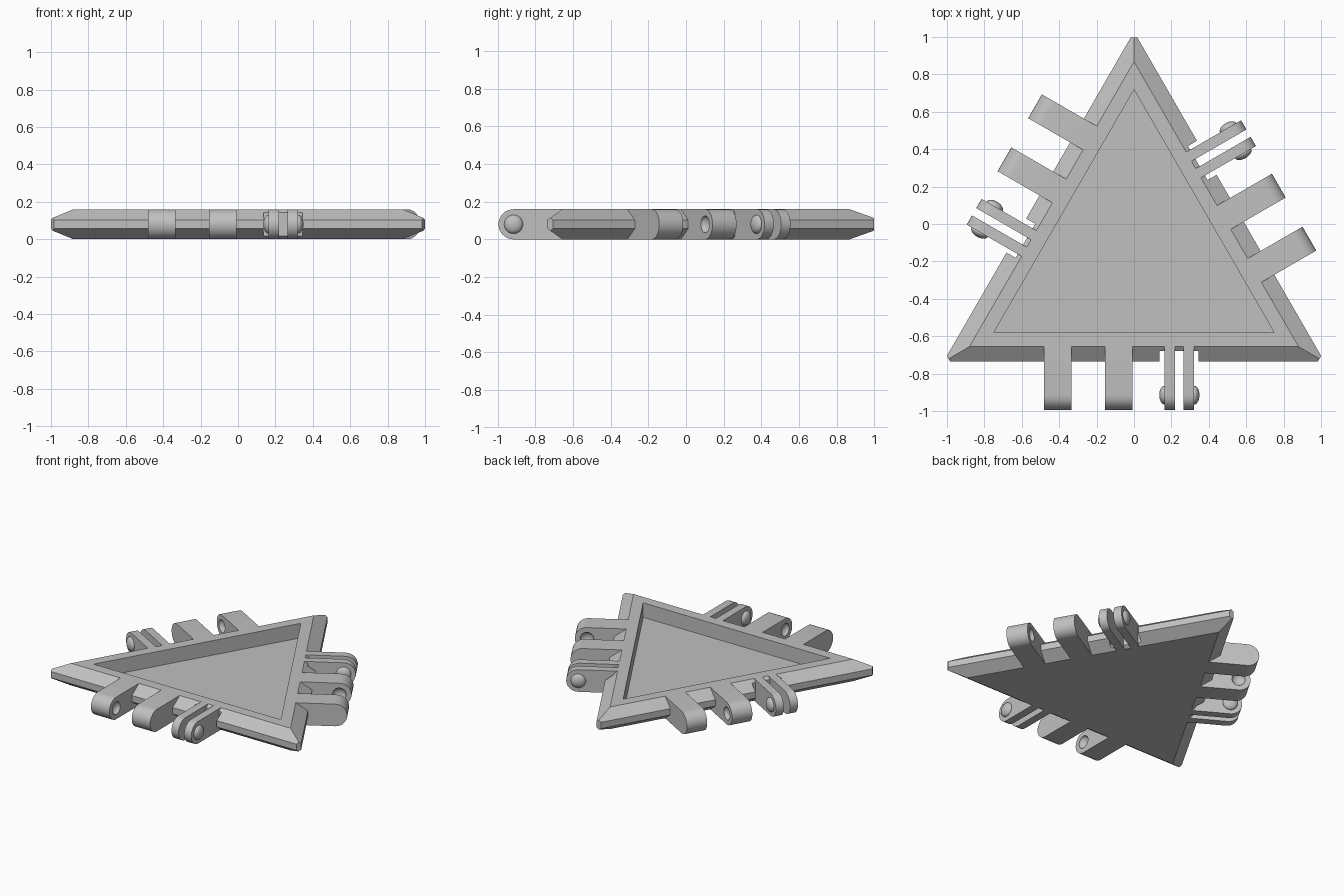
import bpy, bmesh
from math import sin, cos, pi, radians
from mathutils import Matrix, Vector

if "Cube" in bpy.data.objects:
    bpy.data.objects.remove(bpy.data.objects["Cube"], do_unlink=True)

HEIGHT = 0.16
MID = HEIGHT / 2
RIM = 0.508            # centre to the start of the bevel
PIVOT = -0.767         # hinge axis, measured from the panel centre
CENTRE = Vector((0, -0.148, 0))

gray = bpy.data.materials.new("gray plastic")
gray.use_nodes = True
gray.diffuse_color = (0.53, 0.53, 0.53, 1)
gray.node_tree.nodes["Principled BSDF"].inputs["Base Color"].default_value = (0.53, 0.53, 0.53, 1)


def make(name, bm):
    bmesh.ops.recalc_face_normals(bm, faces=bm.faces)
    mesh = bpy.data.meshes.new(name)
    bm.to_mesh(mesh)
    bm.free()
    mesh.materials.append(gray)
    obj = bpy.data.objects.new(name, mesh)
    bpy.context.collection.objects.link(obj)
    return obj


def cut(target, cutter):
    cutter.hide_render = True
    mod = target.modifiers.new("cut", "BOOLEAN")
    mod.operation = "DIFFERENCE"
    mod.solver = "EXACT"
    mod.object = cutter
    bpy.context.view_layer.objects.active = target
    bpy.ops.object.modifier_apply(modifier=mod.name)
    bpy.data.objects.remove(cutter, do_unlink=True)


def dome(name, x, radius, depth):
    bm = bmesh.new()
    place = Matrix.Translation((x, PIVOT, MID)) @ Matrix.Diagonal((depth, radius, radius, 1))
    place = place @ Matrix.Rotation(pi / 2, 4, "Y")
    bmesh.ops.create_uvsphere(bm, u_segments=24, v_segments=16, radius=1, matrix=place)
    return make(name, bm)


def lug(name, x0, x1):
    # straight arm with a half-round end, extruded along the hinge axis
    profile = [(-RIM, HEIGHT)]
    for i in range(17):
        a = pi / 2 + pi * i / 16
        profile.append((PIVOT + MID * cos(a), MID + MID * sin(a)))
    profile.append((-RIM, 0))
    bm = bmesh.new()
    face = bm.faces.new([bm.verts.new((x0, y, z)) for y, z in profile])
    ext = bmesh.ops.extrude_face_region(bm, geom=[face])["geom"]
    bmesh.ops.translate(bm, vec=(x1 - x0, 0, 0),
                        verts=[v for v in ext if isinstance(v, bmesh.types.BMVert)])
    return make(name, bm)


# Triangular tray: bevelled rim and recessed floor
bm = bmesh.new()
section = [(RIM, 0), (0.588, 0.057), (0.588, 0.103), (RIM, HEIGHT), (0.433, HEIGHT), (0.433, 0.055)]
corners = [radians(90 + 120 * k) for k in range(3)]
loops = [[bm.verts.new((2 * r * cos(a), 2 * r * sin(a), z)) for a in corners] for r, z in section]
for low, high in zip(loops, loops[1:]):
    for k in range(3):
        n = (k + 1) % 3
        bm.faces.new((low[k], low[n], high[n], high[k]))
bm.faces.new(loops[0])
bm.faces.new(loops[-1])
# blunt tips
for a in corners:
    out = Vector((cos(a), sin(a), 0))
    res = bmesh.ops.bisect_plane(bm, geom=bm.verts[:] + bm.edges[:] + bm.faces[:],
                                 plane_co=out * 1.145, plane_no=out, clear_outer=True)
    edges = [e for e in res["geom_cut"] if isinstance(e, bmesh.types.BMEdge)]
    bmesh.ops.edgeloop_fill(bm, edges=edges)
tray = make("tray", bm)

# Clearance notch around each thin lug pair
for k in range(3):
    bm = bmesh.new()
    place = (Matrix.Rotation(radians(120 * k), 4, "Z") @ Matrix.Translation((0.24, -0.632, MID))
             @ Matrix.Diagonal((0.21, 0.2, 0.4, 1)))
    bmesh.ops.create_cube(bm, size=1, matrix=place)
    cut(tray, make("notch_cutter", bm))

# Hinge parts of one edge: two socket lugs, and a thin pair with snap bumps
outer = lug("outer_socket_lug", -0.482, -0.335)
cut(outer, dome("socket_cutter", -0.335, 0.045, 0.03))
inner = lug("inner_socket_lug", -0.155, -0.008)
cut(inner, dome("socket_cutter", -0.155, 0.045, 0.03))
parts = [outer, inner,
         lug("thin_lug_a", 0.163, 0.22), lug("thin_lug_b", 0.265, 0.322),
         dome("snap_bump_a", 0.163, 0.05, 0.028), dome("snap_bump_b", 0.322, 0.05, 0.028)]

# Repeat the hinge on all three edges
everything = [tray]
for part in parts:
    base = part.name
    for k, side in enumerate(("front", "right", "left")):
        obj = part if k == 0 else part.copy()
        if k:
            obj.data = part.data.copy()
            bpy.context.collection.objects.link(obj)
        obj.name = side + "_" + base
        obj.rotation_euler.z = radians(120 * k)
        everything.append(obj)

bpy.ops.object.select_all(action="DESELECT")
for obj in everything:
    obj.location = CENTRE
    obj.select_set(True)
bpy.context.view_layer.objects.active = tray
bpy.ops.object.shade_smooth_by_angle(angle=radians(30))
